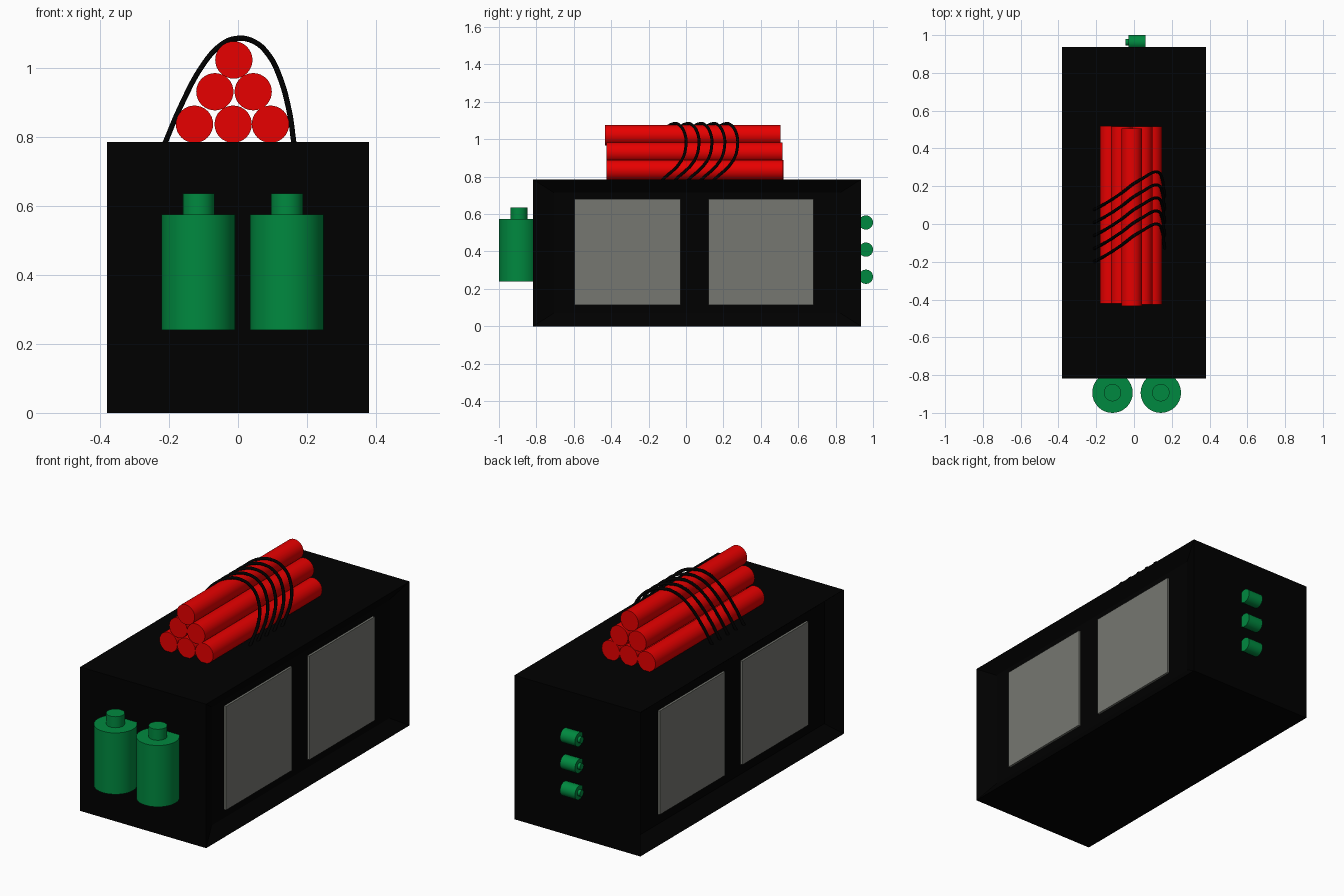
import bpy, bmesh, math
from mathutils import Vector

if "Cube" in bpy.data.objects:
    bpy.data.objects.remove(bpy.data.objects["Cube"])


def material(name, rgb):
    m = bpy.data.materials.new(name)
    m.diffuse_color = (*rgb, 1)
    m.use_nodes = True
    m.node_tree.nodes["Principled BSDF"].inputs["Base Color"].default_value = m.diffuse_color
    return m


BLACK = material("black", (0.0, 0.0, 0.0))
RED = material("red", (0.8, 0.0, 0.0))
GREEN = material("green", (0.0, 0.25, 0.05))
GREY = material("grey", (0.18, 0.185, 0.165))


def add_object(name, bm, mat):
    mesh = bpy.data.meshes.new(name)
    bm.to_mesh(mesh)
    bm.free()
    mesh.materials.append(mat)
    ob = bpy.data.objects.new(name, mesh)
    bpy.context.collection.objects.link(ob)
    return ob


def box(name, lo, hi, mat, recess=None):
    """Box; recess maps side sign to (inset along y, inset along z, floor x)."""
    bm = bmesh.new()
    bmesh.ops.create_cube(bm, size=1)
    mid = [(lo[i] + hi[i]) / 2 for i in range(3)]
    for v in bm.verts:
        v.co = [mid[i] + v.co[i] * (hi[i] - lo[i]) for i in range(3)]
    bm.normal_update()
    for f in [f for f in bm.faces if recess and abs(f.normal.x) > 0.9]:
        dy, dz, floor = recess[round(f.normal.x)]
        bmesh.ops.inset_individual(bm, faces=[f], thickness=0.02)
        for v in f.verts:
            v.co = (floor,
                    lo[1] + dy if v.co.y < mid[1] else hi[1] - dy,
                    lo[2] + dz if v.co.z < mid[2] else hi[2] - dz)
    return add_object(name, bm, mat)


def rod(name, start, end, radius, mat, sides=32):
    a, b = Vector(start), Vector(end)
    bpy.ops.mesh.primitive_cylinder_add(
        vertices=sides, radius=radius, depth=(b - a).length, location=(a + b) / 2,
        rotation=(b - a).to_track_quat('Z', 'Y').to_euler())
    ob = bpy.context.object
    ob.name = name
    ob.data.materials.append(mat)
    bpy.ops.object.shade_smooth_by_angle(angle=math.radians(40))
    return ob


# Main case, with sunken long sides
FLOOR = {1: 0.335, -1: -0.308}
box("case", (-0.38, -0.817, 0), (0.38, 0.936, 0.785), BLACK,
    recess={1: (0.11, 0.07, FLOOR[1]), -1: (0.065, 0.06, FLOOR[-1])})

# Grey plates standing proud of both sunken sides
for s in (-1, 1):
    for y0, y1 in ((-0.597, -0.03), (0.12, 0.683)):
        xs = sorted((FLOOR[s] - s * 0.002, FLOOR[s] + s * 0.012))
        box("side_panel", (xs[0], y0, 0.115), (xs[1], y1, 0.68), GREY)

# Canisters on the front
for x in (-0.114, 0.142):
    rod("canister", (x, -0.893, 0.24), (x, -0.893, 0.575), 0.107, GREEN)
    rod("canister_cap", (x, -0.893, 0.56), (x, -0.893, 0.635), 0.046, GREEN)

# Small cells on the back
for z in (0.265, 0.41, 0.555):
    rod("cell", (-0.03, 0.962, z), (0.06, 0.962, z), 0.038, GREEN)
    rod("cell_tip", (-0.045, 0.962, z), (-0.02, 0.962, z), 0.017, GREEN)

# Stack of red rods
for x, z, y0, y1 in ((-0.126, 0.836, -0.42, 0.52), (-0.014, 0.836, -0.425, 0.515),
                     (0.094, 0.836, -0.425, 0.515), (-0.067, 0.93, -0.42, 0.515),
                     (0.044, 0.93, -0.425, 0.515), (-0.012, 1.022, -0.433, 0.505)):
    rod("red_rod", (x, y0, z), (x, y1, z), 0.054, RED)

# Wires looped over the stack
PATH = ((-0.212, -0.2, 0.78), (-0.165, -0.175, 0.89), (-0.10, -0.135, 1.01),
        (-0.05, -0.1, 1.065), (-0.005, -0.065, 1.084), (0.045, -0.035, 1.076),
        (0.09, -0.008, 1.035), (0.122, 0.0, 0.97), (0.146, -0.025, 0.885),
        (0.162, -0.13, 0.78))
for i in range(5):
    cu = bpy.data.curves.new("wire", 'CURVE')
    cu.dimensions = '3D'
    cu.bevel_depth = 0.008
    cu.bevel_resolution = 2
    cu.resolution_u = 4
    cu.use_fill_caps = True
    sp = cu.splines.new('BEZIER')
    sp.bezier_points.add(len(PATH) - 1)
    for p, (x, y, z) in zip(sp.bezier_points, PATH):
        p.co = (x, y + i * 0.069, z)
        p.handle_left_type = p.handle_right_type = 'AUTO'
    cu.materials.append(BLACK)
    bpy.context.collection.objects.link(bpy.data.objects.new("wire", cu))
